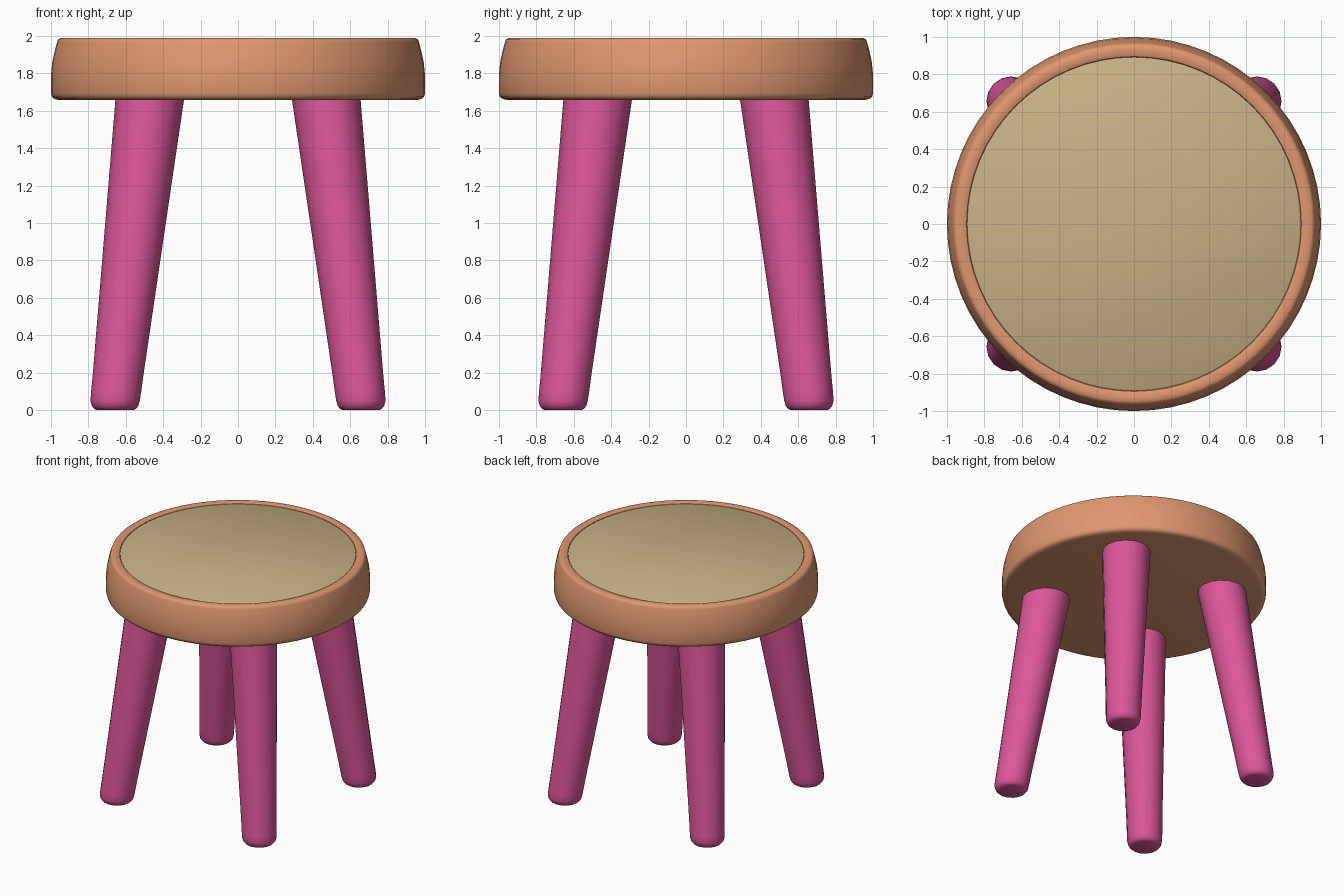
import bpy, bmesh, math

if "Cube" in bpy.data.objects:
    bpy.data.objects.remove(bpy.data.objects["Cube"])


def material(name, rgb):
    m = bpy.data.materials.new(name)
    m.diffuse_color = (*rgb, 1)
    m.use_nodes = True
    m.node_tree.nodes["Principled BSDF"].inputs["Base Color"].default_value = m.diffuse_color
    return m


wood = material("tan orange", (0.74, 0.31, 0.16))
pink = material("pink", (0.71, 0.095, 0.32))
beige = material("beige", (0.58, 0.445, 0.235))


def loft(name, rings, sides, mat):
    """Stack of horizontal circles (x, y, z, radius), capped at both ends."""
    bm = bmesh.new()
    loops = []
    for x, y, z, r in rings:
        loops.append([bm.verts.new((x + r * math.cos(2 * math.pi * i / sides),
                                    y + r * math.sin(2 * math.pi * i / sides), z))
                      for i in range(sides)])
    for a, b in zip(loops, loops[1:]):
        for i in range(sides):
            j = (i + 1) % sides
            bm.faces.new((a[i], a[j], b[j], b[i]))
    bm.faces.new(loops[0][::-1])
    bm.faces.new(loops[-1])
    bmesh.ops.recalc_face_normals(bm, faces=bm.faces)
    me = bpy.data.meshes.new(name)
    bm.to_mesh(me)
    bm.free()
    me.materials.append(mat)
    ob = bpy.data.objects.new(name, me)
    bpy.context.collection.objects.link(ob)
    bpy.ops.object.select_all(action='DESELECT')
    ob.select_set(True)
    bpy.context.view_layer.objects.active = ob
    bpy.ops.object.shade_smooth_by_angle(angle=math.radians(40))
    return ob


# Seat: rounded disc, slightly tapered towards the top, with a shallow recess
seat_profile = [(0.955, 1.658), (0.98, 1.663), (0.995, 1.675), (1.0, 1.695),
                (1.0, 1.79), (0.993, 1.86), (0.98, 1.92), (0.968, 1.965),
                (0.963, 1.98), (0.95, 1.988), (0.93, 1.99), (0.905, 1.988),
                (0.895, 1.983), (0.892, 1.972)]
loft("seat", [(0, 0, z, r) for r, z in seat_profile], 64, wood)

# Cushion panel set into the rim
loft("seat_panel", [(0, 0, 1.965, 0.892), (0, 0, 1.980, 0.892),
                    (0, 0, 1.984, 0.885)], 64, beige)

# Four splayed, tapered legs with rounded feet
leg_profile = [(0.0, 0.095), (0.006, 0.110), (0.022, 0.124), (0.05, 0.132),
               (0.1, 0.134), (0.2, 0.136), (1.68, 0.184)]
for sx, side in ((-1, "left"), (1, "right")):
    for sy, end in ((-1, "front"), (1, "back")):
        rings = []
        for z, r in leg_profile:
            c = 0.657 - 0.185 * max(z - 0.05, 0) / 1.61
            rings.append((sx * c, sy * c, z, r))
        loft(f"{end}_{side}_leg", rings, 16, pink)
